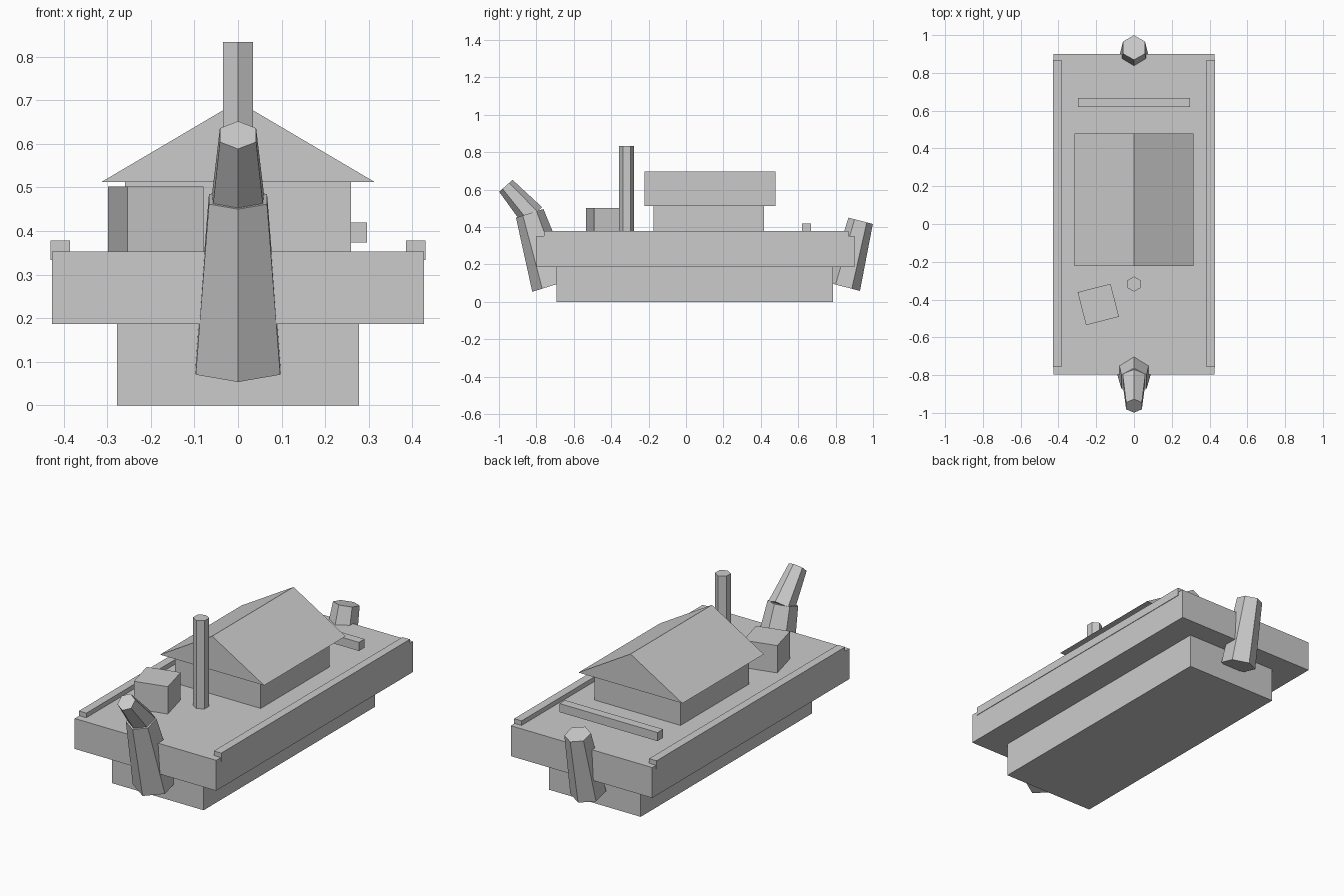
import bpy, bmesh
from math import sin, cos, pi
from mathutils import Vector

if "Cube" in bpy.data.objects:
    bpy.data.objects.remove(bpy.data.objects["Cube"])


def finish(name, bm):
    bmesh.ops.recalc_face_normals(bm, faces=bm.faces)
    mesh = bpy.data.meshes.new(name)
    bm.to_mesh(mesh)
    bm.free()
    ob = bpy.data.objects.new(name, mesh)
    bpy.context.collection.objects.link(ob)
    return ob


def box(name, x, y, z, turn=0):
    """Box from (min, max) ranges, turned about its own vertical axis."""
    bm = bmesh.new()
    bmesh.ops.create_cube(bm, size=1)
    bmesh.ops.scale(bm, vec=[b - a for a, b in (x, y, z)], verts=bm.verts)
    ob = finish(name, bm)
    ob.location = [(a + b) / 2 for a, b in (x, y, z)]
    ob.rotation_euler.z = turn
    return ob


def hex_post(name, start, end, r0, r1):
    """Tapered six-sided post between two (y, z) points, corners fore and aft."""
    a, b = Vector((0, *start)), Vector((0, *end))
    d = (b - a).normalized()
    side = Vector((0, d.z, -d.y))
    bm = bmesh.new()
    rings = []
    for c, r in ((a, r0), (b, r1)):
        rings.append([bm.verts.new(c + r * (Vector((sin(t), 0, 0)) + side * cos(t)))
                      for t in (i * pi / 3 for i in range(6))])
    lo, hi = rings
    for i in range(6):
        j = (i + 1) % 6
        bm.faces.new((lo[i], lo[j], hi[j], hi[i]))
    bm.faces.new(lo)
    bm.faces.new(hi)
    return finish(name, bm)


# Hull and deck
box("lower_hull", (-0.277, 0.277), (-0.692, 0.786), (0, 0.187))
box("upper_hull", (-0.427, 0.427), (-0.798, 0.901), (0.187, 0.353))

# Side rails
for s, label in ((-1, "left"), (1, "right")):
    box(label + "_rail", sorted((s * 0.385, s * 0.43)), (-0.758, 0.868), (0.333, 0.378))

# Cabin with gable roof
box("cabin", (-0.259, 0.259), (-0.174, 0.417), (0.353, 0.512))
bm = bmesh.new()
gable = bm.faces.new([bm.verts.new((x, -0.223, z))
                      for x, z in ((-0.314, 0.512), (0.314, 0.512), (0, 0.697))])
ext = bmesh.ops.extrude_face_region(bm, geom=[gable], use_keep_orig=True)
bmesh.ops.translate(bm, vec=(0, 0.702, 0),
                    verts=[g for g in ext["geom"] if isinstance(g, bmesh.types.BMVert)])
finish("cabin_roof", bm)

# Deck fittings
box("crate", (-0.279, -0.099), (-0.516, -0.336), (0.352, 0.502), 0.25)
box("rear_bench", (-0.296, 0.296), (0.62, 0.668), (0.373, 0.42))
hex_post("mast", (-0.318, 0.353), (-0.318, 0.834), 0.04, 0.04)

# Bow and stern posts
hex_post("bow_post_lower", (-0.715, 0.087), (-0.8355, 0.473), 0.112, 0.077)
hex_post("bow_post_upper", (-0.821, 0.46), (-0.963, 0.62), 0.069, 0.048)
hex_post("stern_post", (0.843, 0.081), (0.934, 0.433), 0.09, 0.067)
